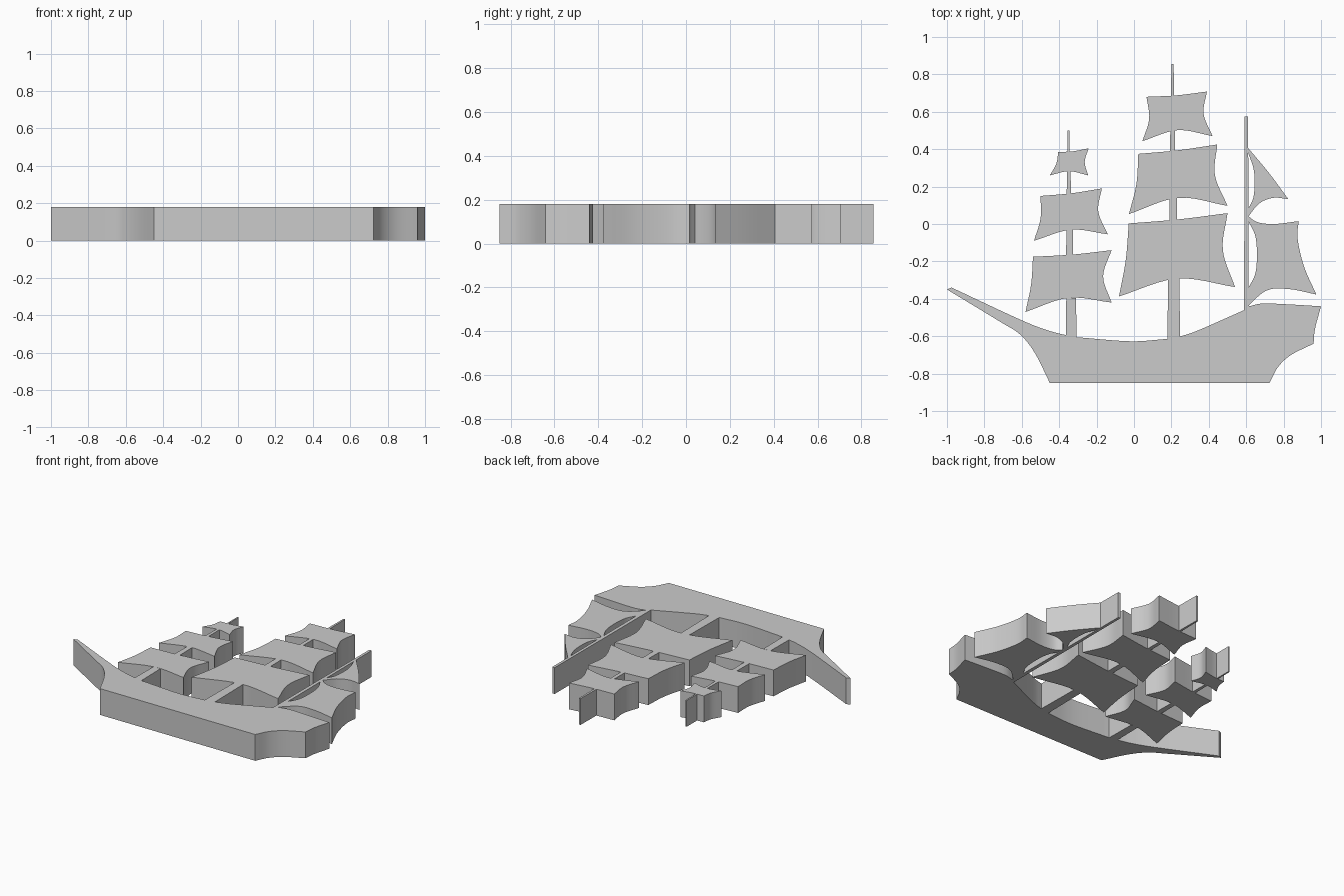
import bpy, bmesh
from mathutils import Vector

THICK = 0.18


def spline(pts, steps=6):
    """Smooth run through pts (Catmull-Rom); the last point is left to the next run."""
    p = [Vector(q) for q in pts]
    if len(p) == 2:
        return [p[0]]
    p = [2 * p[0] - p[1]] + p + [2 * p[-1] - p[-2]]
    out = []
    for a, b, c, d in zip(p, p[1:], p[2:], p[3:]):
        for i in range(steps):
            t = i / steps
            out.append(0.5 * (2 * b + (c - a) * t + (2 * a - 5 * b + 4 * c - d) * t ** 2
                              + (3 * b - a - 3 * c + d) * t ** 3))
    return out


def plate(name, runs):
    """Extrude a closed outline made of smooth runs that meet at sharp corners."""
    outline = [v for run in runs for v in spline(run)]
    bm = bmesh.new()
    face = bm.faces.new([bm.verts.new((v.x, v.y, 0)) for v in outline])
    up = bmesh.ops.extrude_face_region(bm, geom=[face])["geom"]
    bmesh.ops.translate(bm, vec=(0, 0, THICK),
                        verts=[g for g in up if isinstance(g, bmesh.types.BMVert)])
    bmesh.ops.recalc_face_normals(bm, faces=bm.faces)
    mesh = bpy.data.meshes.new(name)
    bm.to_mesh(mesh)
    bm.free()
    ob = bpy.data.objects.new(name, mesh)
    bpy.context.collection.objects.link(ob)
    bpy.context.view_layer.objects.active = ob
    ob.select_set(True)
    bpy.ops.object.shade_smooth_by_angle(angle=0.5)
    ob.select_set(False)


def square_sail(name, tl, tr, br, bl, left, right, foot):
    """Four corners with bowed left, right and bottom edges."""
    def bow(a, b, dx, dy):
        return [a, ((a[0] + b[0]) / 2 + dx, (a[1] + b[1]) / 2 + dy), b]
    plate(name, [bow(tl, tr, 0, -0.006), bow(tr, br, -right, 0),
                 bow(br, bl, 0, foot), bow(bl, tl, left, 0)])


def spar(name, x0, x1, y0, y1, taper=0.0):
    plate(name, [[(x0, y0), (x1, y0)], [(x1, y0), (x1 - taper, y1)],
                 [(x1 - taper, y1), (x0 + taper, y1)], [(x0 + taper, y1), (x0, y0)]])


# Hull with bowsprit
plate("hull", [
    [(-0.45, -0.85), (0.725, -0.85)],
    [(0.725, -0.85), (0.77, -0.765), (0.84, -0.70), (0.96, -0.64)],
    [(0.96, -0.64), (0.968, -0.56), (1.0, -0.44)],
    [(1.0, -0.44), (0.83, -0.43), (0.69, -0.425), (0.615, -0.44)],
    [(0.615, -0.44), (0.59, -0.46)],
    [(0.59, -0.46), (0.34, -0.57), (0.25, -0.60)],
    [(0.25, -0.60), (0.17, -0.615)],
    [(0.17, -0.615), (-0.02, -0.627), (-0.31, -0.605)],
    [(-0.31, -0.605), (-0.36, -0.595)],
    [(-0.36, -0.595), (-0.45, -0.572), (-0.60, -0.515), (-0.975, -0.34)],
    [(-0.975, -0.34), (-1.0, -0.35)],
    [(-1.0, -0.35), (-0.72, -0.52), (-0.61, -0.59), (-0.53, -0.69), (-0.45, -0.85)],
])

# Fore mast sails, top to bottom
square_sail("fore_top_sail", (-0.405, 0.385), (-0.242, 0.405), (-0.245, 0.26),
            (-0.45, 0.26), 0.012, 0.02, 0.022)
square_sail("fore_middle_sail", (-0.50, 0.15), (-0.172, 0.19), (-0.14, -0.055),
            (-0.535, -0.09), 0.018, 0.035, 0.042)
square_sail("fore_lower_sail", (-0.54, -0.175), (-0.12, -0.14), (-0.12, -0.42),
            (-0.58, -0.47), 0.01, 0.045, 0.05)

# Main mast sails, top to bottom
square_sail("main_top_sail", (0.067, 0.68), (0.39, 0.708), (0.42, 0.47),
            (0.045, 0.443), 0.025, 0.033, 0.045)
square_sail("main_middle_sail", (0.023, 0.375), (0.445, 0.425), (0.50, 0.097),
            (-0.027, 0.053), 0.015, 0.04, 0.065)
square_sail("main_lower_sail", (-0.028, 0.003), (0.50, 0.058), (0.54, -0.337),
            (-0.08, -0.387), 0.01, 0.045, 0.07)

# Mast lengths showing between the sails
for name, x0, x1, y0, y1, taper in [
    ("fore_mast_tip", -0.355, -0.345, 0.385, 0.50, 0),
    ("fore_mast_upper", -0.36, -0.337, 0.16, 0.285, 0.002),
    ("fore_mast_middle", -0.363, -0.325, -0.165, -0.03, 0.002),
    ("fore_mast_lower", -0.365, -0.307, -0.61, -0.395, 0.003),
    ("main_mast_tip", 0.198, 0.214, 0.685, 0.855, 0.002),
    ("main_mast_upper", 0.193, 0.22, 0.39, 0.50, 0.001),
    ("main_mast_middle", 0.19, 0.23, 0.02, 0.14, 0.001),
    ("main_mast_lower", 0.178, 0.247, -0.625, -0.29, 0.005),
    ("mizzen_mast", 0.588, 0.614, -0.47, 0.575, 0.004),
]:
    spar(name, x0, x1, y0, y1, taper)

# Mizzen sails, bowed away from the mast
plate("mizzen_top_sail", [
    [(0.607, 0.41), (0.72, 0.275), (0.825, 0.133)],
    [(0.825, 0.133), (0.745, 0.14), (0.67, 0.11), (0.607, 0.035)],
    [(0.607, 0.035), (0.607, 0.075)],
    [(0.607, 0.075), (0.64, 0.15), (0.642, 0.28), (0.607, 0.39)],
    [(0.607, 0.39), (0.607, 0.41)],
])
plate("mizzen_lower_sail", [
    [(0.607, 0.045), (0.66, 0.01), (0.75, 0.0), (0.88, 0.015)],
    [(0.88, 0.015), (0.875, -0.08), (0.91, -0.23), (0.975, -0.377)],
    [(0.975, -0.377), (0.83, -0.348), (0.71, -0.355), (0.607, -0.44)],
    [(0.607, -0.44), (0.607, -0.35)],
    [(0.607, -0.35), (0.652, -0.25), (0.652, -0.08), (0.607, 0.025)],
    [(0.607, 0.025), (0.607, 0.045)],
])
